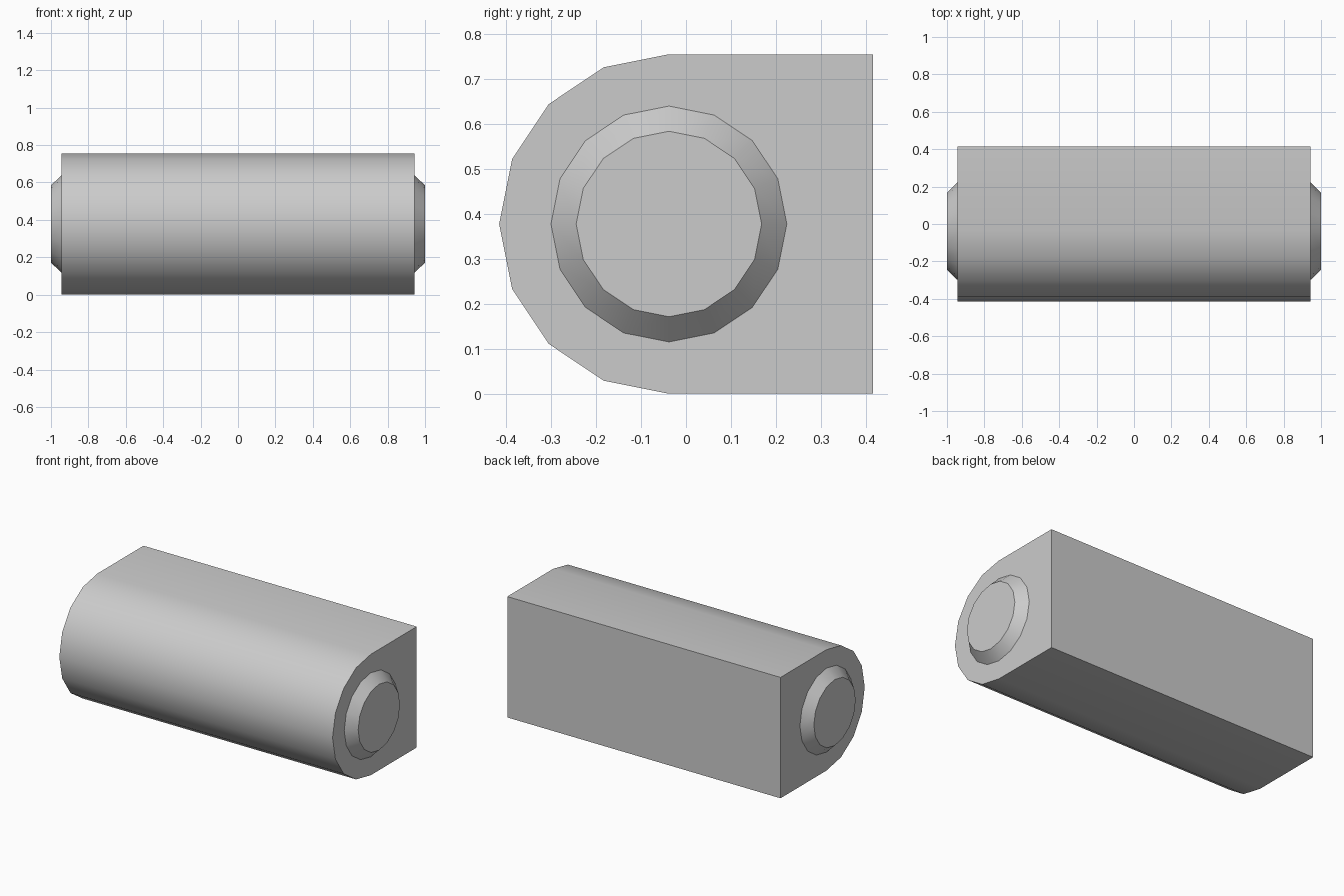
import bpy, bmesh, math

if "Cube" in bpy.data.objects:
    bpy.data.objects.remove(bpy.data.objects["Cube"])

CY, CZ, R = -0.038, 0.378, 0.377   # axis of the rounded front
BACK, HALF = 0.415, 0.943          # flat back position, half body length


def loft(name, sections):
    """Skin matching (x, [(y, z), ...]) sections and cap both ends."""
    bm = bmesh.new()
    rings = [[bm.verts.new((x, y, z)) for y, z in pts] for x, pts in sections]
    n = len(rings[0])
    for a, b in zip(rings, rings[1:]):
        for i in range(n):
            j = (i + 1) % n
            bm.faces.new((a[i], a[j], b[j], b[i]))
    bm.faces.new(rings[0])
    bm.faces.new(rings[-1])
    bmesh.ops.recalc_face_normals(bm, faces=bm.faces)
    mesh = bpy.data.meshes.new(name)
    bm.to_mesh(mesh)
    bm.free()
    ob = bpy.data.objects.new(name, mesh)
    bpy.context.collection.objects.link(ob)
    bpy.ops.object.select_all(action='DESELECT')
    ob.select_set(True)
    bpy.context.view_layer.objects.active = ob
    bpy.ops.object.shade_smooth_by_angle(angle=math.radians(30))
    return ob


def arc(r, count):
    """Points in 22.5 degree steps, from the top round the front."""
    return [(CY - r * math.sin(i * math.pi / 8), CZ + r * math.cos(i * math.pi / 8))
            for i in range(count)]


# Body: half-round front, square back
profile = arc(R, 9) + [(BACK, CZ - R), (BACK, CZ + R)]
loft("body", [(-HALF, profile), (HALF, profile)])

# Bevelled round boss on each end
for side, name in ((-1, "left_end_boss"), (1, "right_end_boss")):
    loft(name, [(side * HALF, arc(0.262, 16)), (side * 1.0, arc(0.206, 16))])
